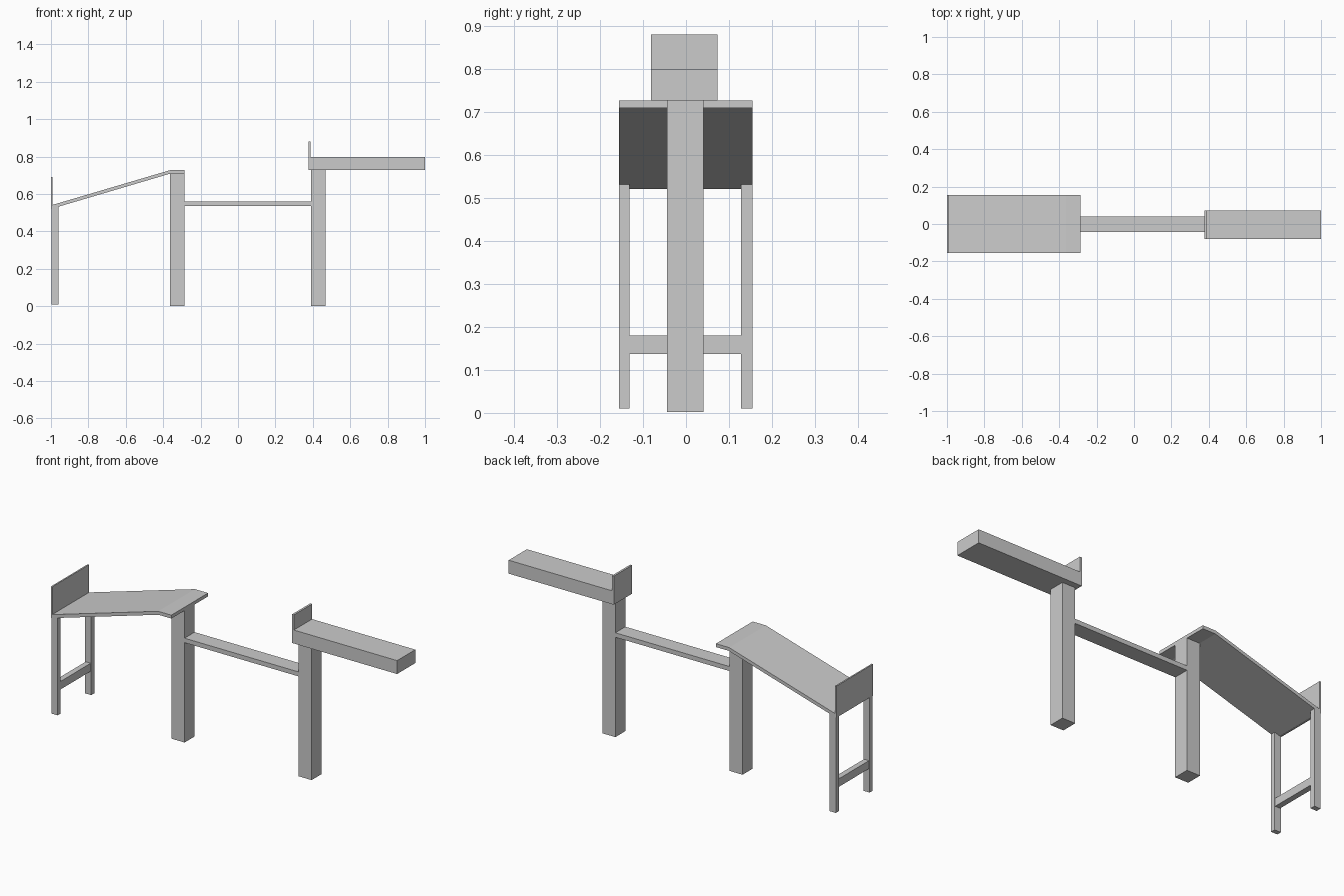
import bpy, bmesh

if "Cube" in bpy.data.objects:
    bpy.data.objects.remove(bpy.data.objects["Cube"])


def prism(name, profile, y0, y1):
    """Extrude an (x, z) outline from y0 to y1."""
    bm = bmesh.new()
    face = bm.faces.new([bm.verts.new((x, y0, z)) for x, z in profile])
    ext = bmesh.ops.extrude_face_region(bm, geom=[face])
    verts = [v for v in ext["geom"] if isinstance(v, bmesh.types.BMVert)]
    bmesh.ops.translate(bm, verts=verts, vec=(0, y1 - y0, 0))
    bmesh.ops.recalc_face_normals(bm, faces=bm.faces)
    mesh = bpy.data.meshes.new(name)
    bm.to_mesh(mesh)
    bm.free()
    obj = bpy.data.objects.new(name, mesh)
    bpy.context.collection.objects.link(obj)
    return obj


def box(name, x0, x1, y0, y1, z0, z1):
    return prism(name, [(x0, z0), (x1, z0), (x1, z1), (x0, z1)], y0, y1)


# Two thick posts joined by a flat beam
box("ramp_post", -0.364, -0.286, -0.044, 0.041, 0.002, 0.709)
box("block_post", 0.390, 0.467, -0.044, 0.041, 0.002, 0.727)
box("connecting_beam", -0.286, 0.390, -0.044, 0.041, 0.537, 0.561)

# Raised long block with its end plate
box("long_block", 0.388, 1.0, -0.081, 0.073, 0.727, 0.799)
box("block_end_plate", 0.377, 0.388, -0.081, 0.073, 0.727, 0.880)

# Sloping board with a flat upper lip
prism("sloping_board",
      [(-0.997, 0.521), (-0.362, 0.709), (-0.286, 0.709),
       (-0.286, 0.727), (-0.364, 0.727), (-0.997, 0.540)], -0.156, 0.155)
box("low_end_plate", -1.0, -0.992, -0.156, 0.155, 0.521, 0.690)

# Pair of thin legs, cut to the slope, with a crossbar
for side, y0, y1 in (("front", -0.156, -0.131), ("back", 0.128, 0.155)):
    prism(side + "_leg",
          [(-0.997, 0.010), (-0.960, 0.010), (-0.960, 0.532), (-0.997, 0.521)], y0, y1)
box("leg_crossbar", -0.993, -0.963, -0.131, 0.128, 0.137, 0.180)
